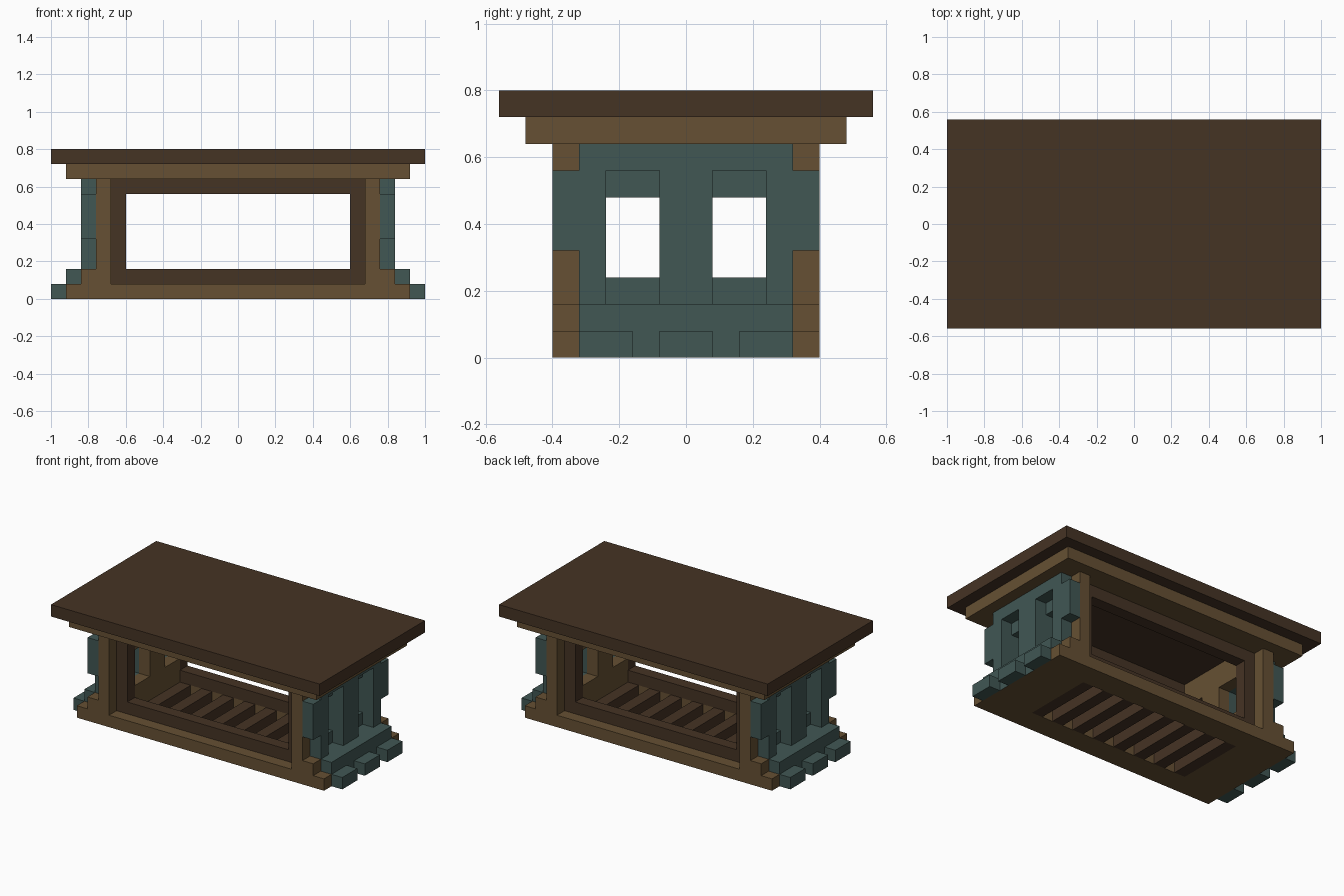
import bpy, bmesh
from mathutils import Matrix, Vector

cube = bpy.data.objects.get("Cube")
if cube:
    bpy.data.objects.remove(cube, do_unlink=True)


def material(name, rgb):
    """Flat material from 0-255 sRGB values."""
    lin = [((c / 255 + 0.055) / 1.055) ** 2.4 for c in rgb]
    m = bpy.data.materials.new(name)
    m.use_nodes = True
    m.diffuse_color = (*lin, 1)
    bsdf = m.node_tree.nodes["Principled BSDF"]
    bsdf.inputs["Base Color"].default_value = (*lin, 1)
    bsdf.inputs["Roughness"].default_value = 0.9
    return m


LIGHT = material("light_wood", (102, 80, 51))
DARK = material("dark_wood", (69, 51, 36))
TEAL = material("teal_stone", (65, 87, 84))


def part(name, boxes, mat, mirror="", under=None):
    """Object made of boxes (x0, x1, y0, y1, z0, z1), mirrored over the given axes."""
    bm = bmesh.new()
    for sx in ((1, -1) if "x" in mirror else (1,)):
        for sy in ((1, -1) if "y" in mirror else (1,)):
            for x0, x1, y0, y1, z0, z1 in boxes:
                centre = Vector((sx * (x0 + x1) / 2, sy * (y0 + y1) / 2, (z0 + z1) / 2))
                size = Matrix.Diagonal((x1 - x0, y1 - y0, z1 - z0, 1))
                bmesh.ops.create_cube(bm, size=1, matrix=Matrix.Translation(centre) @ size)
    me = bpy.data.meshes.new(name)
    me.materials.append(mat)
    if under:  # separate colour on faces that point down
        me.materials.append(under)
        bm.normal_update()
        for f in bm.faces:
            f.material_index = int(f.normal.z < -0.5)
    bm.to_mesh(me)
    bm.free()
    ob = bpy.data.objects.new(name, me)
    bpy.context.collection.objects.link(ob)
    return ob


def ring(x, y, hx, hy, z0, z1):
    """Four boxes around a rectangular hole."""
    return [(-x, x, hy, y, z0, z1), (-x, x, -y, -hy, z0, z1),
            (hx, x, -hy, hy, z0, z1), (-x, -hx, -hy, hy, z0, z1)]


def window_wall(x0, x1, y, z0, z1, wz0, wz1):
    """End wall with two windows."""
    boxes = [(x0, x1, -0.08, 0.08, wz0, wz1), (x0, x1, -y, y, wz1, z1)]
    if wz0 > z0:
        boxes.append((x0, x1, -y, y, z0, wz0))
    if y > 0.24:
        boxes += [(x0, x1, 0.24, y, wz0, wz1), (x0, x1, -y, -0.24, wz0, wz1)]
    return boxes


# Base and slatted floor
part("base", ring(0.84, 0.40, 0.60, 0.24, 0, 0.08), LIGHT)
part("floor_slats", [(-0.60 + 0.16 * i, -0.52 + 0.16 * i, -0.24, 0.24, 0, 0.08)
                     for i in range(8)], DARK)
part("base_corner", [(0.84, 0.92, 0.32, 0.40, 0, 0.08),
                     (0.76, 0.84, 0.32, 0.40, 0.08, 0.16)], LIGHT, "xy")

# Stone foundation at both ends
part("base_end", [(0.84, 0.92, -0.32, 0.32, 0, 0.08)], TEAL, "x", under=LIGHT)
part("stone_step", [(0.68, 0.92, -0.32, 0.32, 0.08, 0.16)], TEAL, "x")
part("stone_feet", [(0.92, 1.0, y - 0.08, y + 0.08, 0, 0.08) for y in (-0.24, 0, 0.24)],
     TEAL, "x")

# End walls: wooden lining, recessed stone, outer stone pillars
part("inner_lining", window_wall(0.60, 0.68, 0.24, 0.08, 0.64, 0.24, 0.48), LIGHT, "x")
part("stone_wall", window_wall(0.68, 0.76, 0.32, 0.16, 0.64, 0.24, 0.48), TEAL, "x")
part("stone_pillars", window_wall(0.76, 0.84, 0.32, 0.16, 0.64, 0.16, 0.56), TEAL, "x")
part("corner_stone", [(0.76, 0.84, 0.32, 0.40, 0.32, 0.56)], TEAL, "xy")

# Corner posts and dark window frames on front and back
part("corner_post", [(0.68, 0.76, 0.32, 0.40, 0.08, 0.64)], LIGHT, "xy")
part("opening_frame", [(-0.68, 0.68, 0.24, 0.32, 0.08, 0.16),
                       (-0.68, 0.68, 0.24, 0.32, 0.56, 0.64),
                       (0.60, 0.68, 0.24, 0.32, 0.16, 0.56),
                       (-0.68, -0.60, 0.24, 0.32, 0.16, 0.56)], DARK, "y")

# Roof
part("roof_ledge", ring(0.92, 0.48, 0.60, 0.24, 0.64, 0.72), LIGHT)
part("ceiling", [(-0.60, 0.60, -0.24, 0.24, 0.64, 0.72)], DARK)
part("roof_top", [(-1, 1, -0.56, 0.56, 0.72, 0.80)], DARK)
